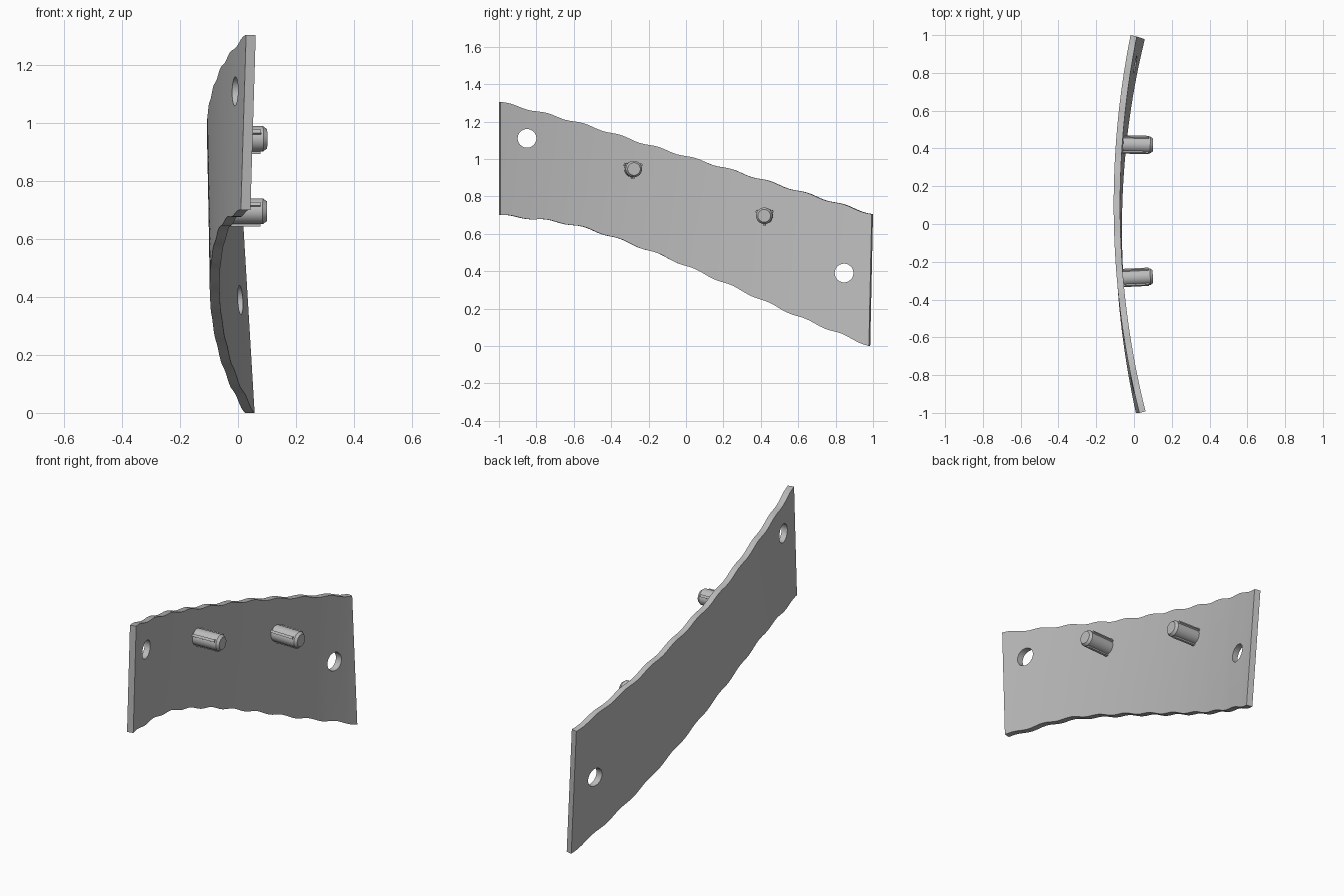
import bpy, bmesh, math
from mathutils import Vector, Matrix

cube = bpy.data.objects.get("Cube")
if cube:
    bpy.data.objects.remove(cube, do_unlink=True)

steel = bpy.data.materials.new("light grey metal")
steel.use_nodes = True
steel.diffuse_color = (0.5, 0.5, 0.5, 1)
steel.node_tree.nodes["Principled BSDF"].inputs["Base Color"].default_value = (0.5, 0.5, 0.5, 1)

COLS, ROWS, THICK = 80, 8, 0.034
TOP = [1.305, 1.20, 1.075, 0.955, 0.83, 0.705]
BOTTOM = [0.70, 0.645, 0.51, 0.34, 0.16, 0.0]


def sample(values, t):
    """Smooth interpolation through evenly spaced values, t from 0 to 1."""
    f = t * (len(values) - 1)
    i = min(int(f), len(values) - 2)
    u = f - i
    b, c = values[i], values[i + 1]
    a = values[i - 1] if i else 2 * b - c
    d = values[i + 2] if i + 2 < len(values) else 2 * c - b
    return b + 0.5 * u * (c - a + u * (2*a - 5*b + 4*c - d + u * (3*(b - c) + d - a)))


def surface(t, v):
    """Outer face of the bowed, slightly twisted plate."""
    y = 2 * t - 1
    wave = 0.005 * math.sin(t * 20 * math.pi)
    low, high = sample(BOTTOM, t) + wave, sample(TOP, t) + wave
    z = low + (high - low) * v
    lean = -0.015 - 0.045 * y
    x = -0.102 - 0.008 * y + 0.113 * y * y + lean * (z - (low + high) / 2)
    return Vector((x, y - 0.015 * (1 - v) * max(y, 0) ** 4, z))


def make_object(name, bm):
    bmesh.ops.recalc_face_normals(bm, faces=bm.faces)
    mesh = bpy.data.meshes.new(name)
    bm.to_mesh(mesh)
    bm.free()
    mesh.materials.append(steel)
    obj = bpy.data.objects.new(name, mesh)
    bpy.context.collection.objects.link(obj)
    return obj


def smooth(obj):
    bpy.ops.object.select_all(action="DESELECT")
    obj.select_set(True)
    bpy.context.view_layer.objects.active = obj
    bpy.ops.object.shade_smooth_by_angle(angle=math.radians(30))


# Curved plate: two offset skins joined around the rim
bm = bmesh.new()
skins = [[], []]
for i in range(COLS + 1):
    t = i / COLS
    slope = 0.226 * (2 * t - 1) - 0.008
    normal = Vector((1, -slope, 0)).normalized()
    for side in (0, 1):
        skins[side].append([bm.verts.new(surface(t, j / ROWS) + normal * THICK * side)
                            for j in range(ROWS + 1)])
for s in skins:
    for i in range(COLS):
        for j in range(ROWS):
            bm.faces.new((s[i][j], s[i + 1][j], s[i + 1][j + 1], s[i][j + 1]))
outer, inner = skins
for j in (0, ROWS):
    for i in range(COLS):
        bm.faces.new((outer[i][j], outer[i + 1][j], inner[i + 1][j], inner[i][j]))
for i in (0, COLS):
    for j in range(ROWS):
        bm.faces.new((outer[i][j], outer[i][j + 1], inner[i][j + 1], inner[i][j]))
plate = make_object("curved_plate", bm)

# Two mounting holes
for name, y, z in (("front_hole_cutter", -0.85, 1.11), ("back_hole_cutter", 0.845, 0.39)):
    bm = bmesh.new()
    bmesh.ops.create_cone(bm, cap_ends=True, segments=40, radius1=0.05, radius2=0.05, depth=0.5,
                          matrix=Matrix.Translation((0, y, z)) @ Matrix.Rotation(math.pi / 2, 4, "Y"))
    cutter = make_object(name, bm)
    cutter.hide_render = True
    cut = plate.modifiers.new(name, "BOOLEAN")
    cut.operation, cut.solver, cut.object = "DIFFERENCE", "EXACT", cutter
    bpy.context.view_layer.objects.active = plate
    bpy.ops.object.modifier_apply(modifier=name)
    bpy.data.objects.remove(cutter, do_unlink=True)
smooth(plate)


# Locating pins with a chamfered tip and three ribs
def pin(name, y, z, tilt):
    bm = bmesh.new()
    rings = []
    for x, r in ((-0.075, 0.044), (0.086, 0.044), (0.1, 0.034)):
        rings.append([bm.verts.new((x, r * math.cos(a), r * math.sin(a)))
                      for a in (k * math.tau / 32 for k in range(32))])
    for a, b in zip(rings, rings[1:]):
        for k in range(32):
            bm.faces.new((a[k], a[k - 1], b[k - 1], b[k]))
    bm.faces.new(rings[0])
    bm.faces.new(rings[-1])
    for angle in (30, 150, 270):
        place = (Matrix.Rotation(math.radians(angle), 4, "X")
                 @ Matrix.Translation((0.003, 0.044, 0))
                 @ Matrix.Diagonal((0.15, 0.016, 0.014, 1)))
        bmesh.ops.create_cube(bm, size=1, matrix=place)
    obj = make_object(name, bm)
    obj.location = (0, y, z)
    obj.rotation_euler.z = tilt
    smooth(obj)


pin("front_pin", -0.283, 0.946, 0.05)
pin("back_pin", 0.42, 0.696, -0.02)
